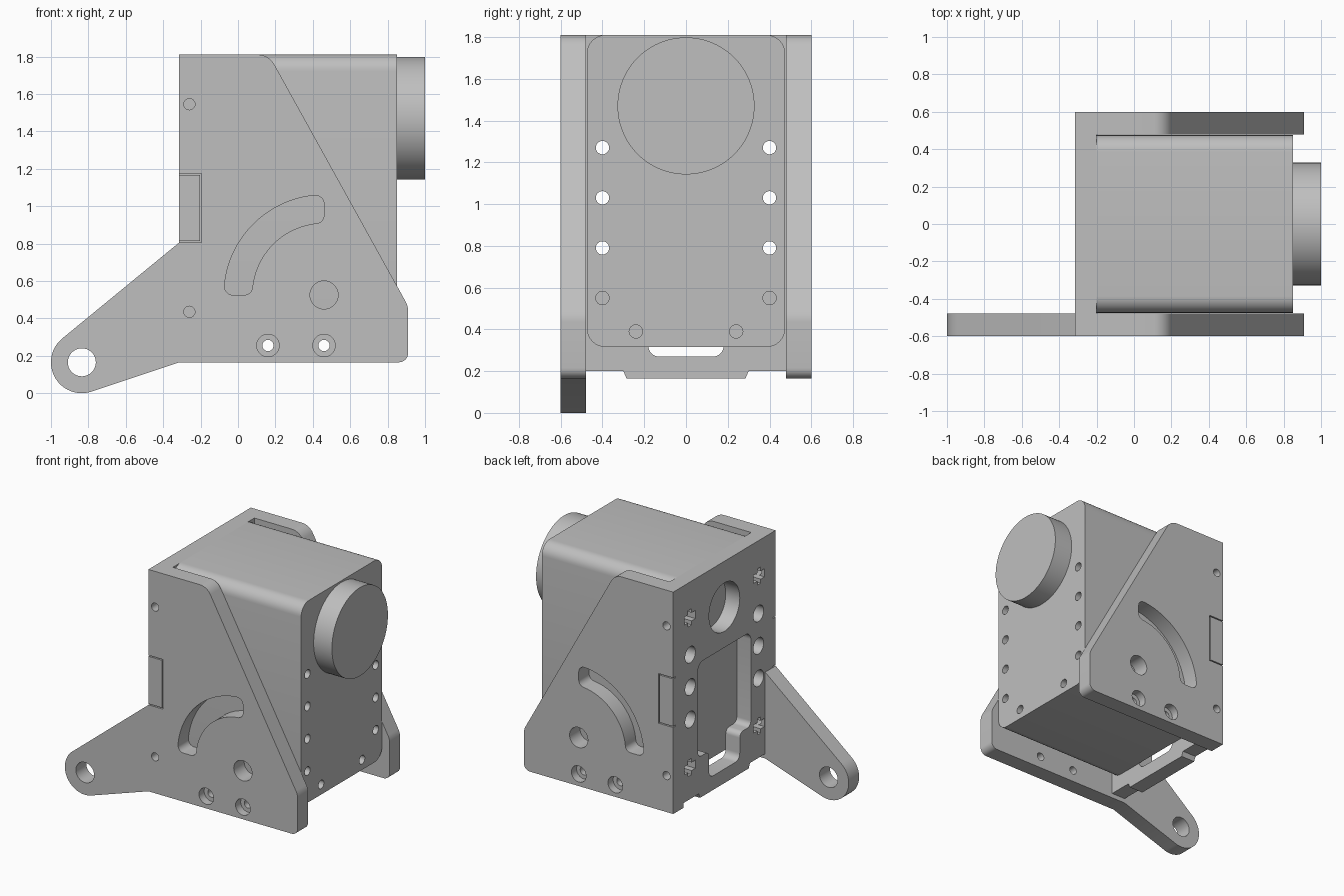
import bpy, bmesh, math
from mathutils import Vector
from mathutils.geometry import convex_hull_2d

cube = bpy.data.objects.get("Cube")
if cube:
    bpy.data.objects.remove(cube, do_unlink=True)

grey = bpy.data.materials.new("plain_grey")
grey.use_nodes = True
COLOR = (0.52, 0.52, 0.52, 1)
grey.diffuse_color = COLOR
for node in grey.node_tree.nodes:
    if node.type == 'BSDF_PRINCIPLED':
        node.inputs["Base Color"].default_value = COLOR
        node.inputs["Roughness"].default_value = 0.6


def circle(u, v, r, n=32):
    return [(u + r * math.cos(math.tau * i / n), v + r * math.sin(math.tau * i / n)) for i in range(n)]


def rect(u0, u1, v0, v1, r=0.0):
    return rounded([(u0, v0, r), (u1, v0, r), (u1, v1, r), (u0, v1, r)])


def rounded(corners, steps=8):
    """Outline from (u, v, radius) corners, each rounded by an arc."""
    out = []
    for i, (u, v, r) in enumerate(corners):
        p = Vector((u, v))
        if r == 0:
            out.append((u, v))
            continue
        a = (Vector(corners[i - 1][:2]) - p).normalized()
        b = (Vector(corners[(i + 1) % len(corners)][:2]) - p).normalized()
        half = a.angle(b) / 2
        centre = p + (a + b).normalized() * (r / math.sin(half))
        start = p + a * (r / math.tan(half)) - centre
        end = p + b * (r / math.tan(half)) - centre
        sweep = math.pi - 2 * half
        for k in range(steps + 1):
            t = k / steps
            d = (start * math.sin((1 - t) * sweep) + end * math.sin(t * sweep)) / math.sin(sweep)
            out.append(tuple(centre + d))
    return out


def prism(name, outline, axis, lo, hi):
    """Extrude an outline along x (outline is y,z) or along y (outline is x,z)."""
    place = (lambda u, v, w: (w, u, v)) if axis == 'X' else (lambda u, v, w: (u, w, v))
    bm = bmesh.new()
    ring = [[bm.verts.new(place(u, v, w)) for u, v in outline] for w in (lo, hi)]
    bm.faces.new(ring[0])
    bm.faces.new(ring[1][::-1])
    n = len(outline)
    for i in range(n):
        j = (i + 1) % n
        bm.faces.new((ring[0][i], ring[1][i], ring[1][j], ring[0][j]))
    bmesh.ops.recalc_face_normals(bm, faces=bm.faces)
    mesh = bpy.data.meshes.new(name)
    bm.to_mesh(mesh)
    bm.free()
    mesh.materials.append(grey)
    obj = bpy.data.objects.new(name, mesh)
    bpy.context.collection.objects.link(obj)
    return obj


def combine(target, other, operation='DIFFERENCE'):
    mod = target.modifiers.new("combine", 'BOOLEAN')
    mod.operation = operation
    mod.solver = 'EXACT'
    mod.object = other
    bpy.context.view_layer.objects.active = target
    bpy.ops.object.modifier_apply(modifier=mod.name)
    bpy.data.objects.remove(other, do_unlink=True)


def cut(target, outline, axis, lo, hi):
    combine(target, prism("cutter", outline, axis, lo, hi))


BACK, INNER, TOP, BASE = -0.315, -0.2, 1.81, 0.165
SIDE_IN, SIDE_OUT = 0.478, 0.6

# Side plate outlines; the front plate also carries the lever arm
plate = rounded([(BACK, BASE, 0), (0.91, BASE, 0.05), (0.91, 0.465, 0.12),
                 (0.165, TOP, 0.1), (BACK, TOP, 0)])
tip = circle(-0.835, 0.165, 0.165, 64) + [(BACK, BASE), (BACK, 0.805)]
hull = [tip[i] for i in convex_hull_2d(tip)]
area = sum(a[0] * b[1] - b[0] * a[1] for a, b in zip(hull, hull[1:] + hull[:1]))
if area < 0:
    hull.reverse()
first = hull.index((BACK, 0.805))
arm = hull[first:] + hull[:first]

# Frame: two side plates joined by the back wall
frame = prism("mounting_frame", arm + plate[1:], 'Y', -SIDE_OUT, -SIDE_IN)
combine(frame, prism("rear_plate", plate, 'Y', SIDE_IN, SIDE_OUT), 'UNION')
wall = [(-0.53, TOP), (-0.53, 0.2), (-0.3, 0.2), (-0.285, BASE),
        (0.285, BASE), (0.3, 0.2), (0.53, 0.2), (0.53, TOP)]
combine(frame, prism("back_wall", wall, 'X', BACK, INNER), 'UNION')

# Lever eye
cut(frame, circle(-0.835, 0.165, 0.075), 'Y', -0.7, -0.4)

# Curved slot around the pivot hole, through both plates
PX, PZ = 0.46, 0.525


def polar(r, deg):
    return PX + r * math.cos(math.radians(deg)), PZ + r * math.sin(math.radians(deg))


outer, inner = 0.535, 0.385
sweep = [98 + 74 * i / 20 for i in range(21)]
slot = [(*polar(outer, 90), 0.045)] + [(*polar(outer, d), 0) for d in sweep]
slot += [(*polar(outer, 180), 0.045), (*polar(inner, 180), 0.045)]
slot += [(*polar(inner, d), 0) for d in reversed(sweep)] + [(*polar(inner, 90), 0.045)]
cut(frame, rounded(slot), 'Y', -0.7, 0.7)
cut(frame, circle(PX, PZ, 0.075), 'Y', -0.7, 0.7)

# Counterbored bolt holes
for x in (0.16, PX):
    cut(frame, circle(x, 0.255, 0.03), 'Y', -0.7, 0.7)
    for lo, hi in ((-0.7, -0.54), (0.54, 0.7)):
        cut(frame, circle(x, 0.255, 0.06), 'Y', lo, hi)

# Back wall: round opening and stepped window
cut(frame, circle(0, 1.47, 0.18, 48), 'X', -0.4, -0.1)
window = rounded([(-0.31, 0.47, 0.04), (-0.18, 0.47, 0.04), (-0.18, 0.27, 0.05), (0.18, 0.27, 0.05),
                  (0.18, 0.47, 0.04), (0.31, 0.47, 0.04), (0.31, 1.17, 0.06), (-0.31, 1.17, 0.06)])
cut(frame, window, 'X', -0.4, -0.1)

ROWS = (1.27, 1.03, 0.79)
for s in (-1, 1):
    # Access holes for the body screws
    for z in ROWS:
        cut(frame, circle(s * 0.4, z, 0.06), 'X', -0.4, -0.1)
    # Cross-shaped nut pockets with side screw holes
    for z in (1.545, 0.435):
        cut(frame, rect(s * 0.405 - 0.065, s * 0.405 + 0.065, z - 0.03, z + 0.03), 'X', -0.4, -0.1)
        cut(frame, rect(s * 0.405 - 0.02, s * 0.405 + 0.02, z - 0.06, z + 0.06), 'X', -0.4, -0.1)
        lo, hi = sorted((s * 0.43, s * 0.7))
        cut(frame, circle(-0.26, z, 0.03, 24), 'Y', lo, hi)
    # Thin joint line around the interlocking tab
    lo, hi = sorted((s * 0.57, s * 0.7))
    groove = [(-0.4, 0.806), (-0.194, 0.806), (-0.194, 1.174), (-0.4, 1.174),
              (-0.4, 1.166), (-0.202, 1.166), (-0.202, 0.814), (-0.4, 0.814)]
    cut(frame, groove, 'Y', lo, hi)

# Main body with rounded long edges
body = prism("main_body", rect(-0.475, 0.475, 0.315, TOP, 0.09), 'X', INNER, 0.85)
for s in (-1, 1):
    for z in ROWS:
        cut(body, circle(s * 0.4, z, 0.032, 24), 'X', -0.4, 1)
    for y, z in ((0.4, 0.55), (0.24, 0.39)):
        cut(body, circle(s * y, z, 0.032, 24), 'X', 0.6, 1)

# Round boss on the body's end face
boss = prism("round_boss", circle(0, 1.47, 0.328, 96), 'X', 0.84, 1.0)

# Smooth curved faces, keep hard edges
bpy.ops.object.select_all(action='DESELECT')
for obj in (frame, body, boss):
    obj.select_set(True)
bpy.context.view_layer.objects.active = frame
bpy.ops.object.shade_smooth_by_angle(angle=math.radians(30))
